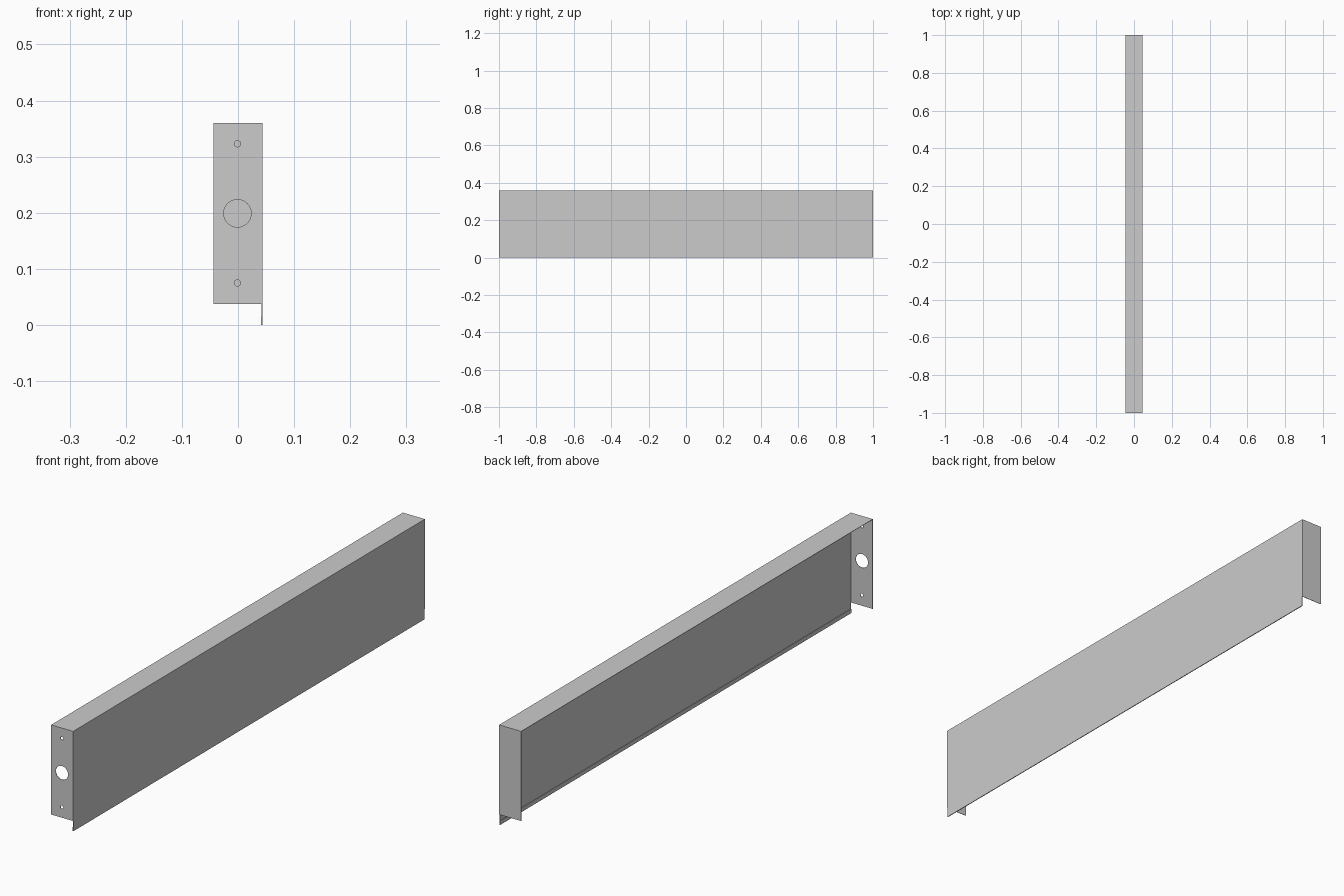
import bpy
from math import cos, sin, pi, radians

if "Cube" in bpy.data.objects:
    bpy.data.objects.remove(bpy.data.objects["Cube"])

T = 0.0015                 # sheet thickness
XL, XR = -0.0437, 0.0437   # sheet width
TOP, PLATE_LOW = 0.36, 0.0375
HEM = 0.015


def circle(x, z, r, n=32):
    return [(x + r * cos(2 * pi * i / n), z + r * sin(2 * pi * i / n)) for i in range(n)]


def sheet(name, loops, half_depth, y):
    """Filled x-z outline (further loops are holes), extruded along y."""
    curve = bpy.data.curves.new(name, 'CURVE')
    curve.dimensions = '2D'
    curve.fill_mode = 'BOTH'
    curve.extrude = half_depth
    for pts in loops:
        s = curve.splines.new('POLY')
        s.points.add(len(pts) - 1)
        for p, (x, z) in zip(s.points, pts):
            p.co = (x, z, 0, 1)
        s.use_cyclic_u = True
    ob = bpy.data.objects.new(name, curve)
    ob.rotation_euler = (radians(90), 0, 0)
    ob.location.y = y
    bpy.context.collection.objects.link(ob)
    bpy.ops.object.select_all(action='DESELECT')
    ob.select_set(True)
    bpy.context.view_layer.objects.active = ob
    bpy.ops.object.convert(target='MESH')
    bpy.ops.object.shade_flat()


# Folded cover: top flange, tall web and a hem turned back along the bottom
sheet("folded_cover", [[
    (XL, TOP), (XL, TOP - T), (XR - T, TOP - T), (XR - T, HEM),
    (XR - 2 * T, HEM), (XR - 2 * T, 0), (XR, 0), (XR, TOP)]], 1 - T, 0)

# End plates: the front one is pierced, the back one is plain
plate = [(XL, PLATE_LOW), (XR, PLATE_LOW), (XR, TOP), (XL, TOP)]
holes = [circle(-0.001, z, r) for z, r in ((0.323, 0.0055), (0.199, 0.0245), (0.075, 0.0055))]
sheet("front_end_plate", [plate] + holes, T / 2, -1 + T / 2)
sheet("back_end_plate", [plate], T / 2, 1 - T / 2)
